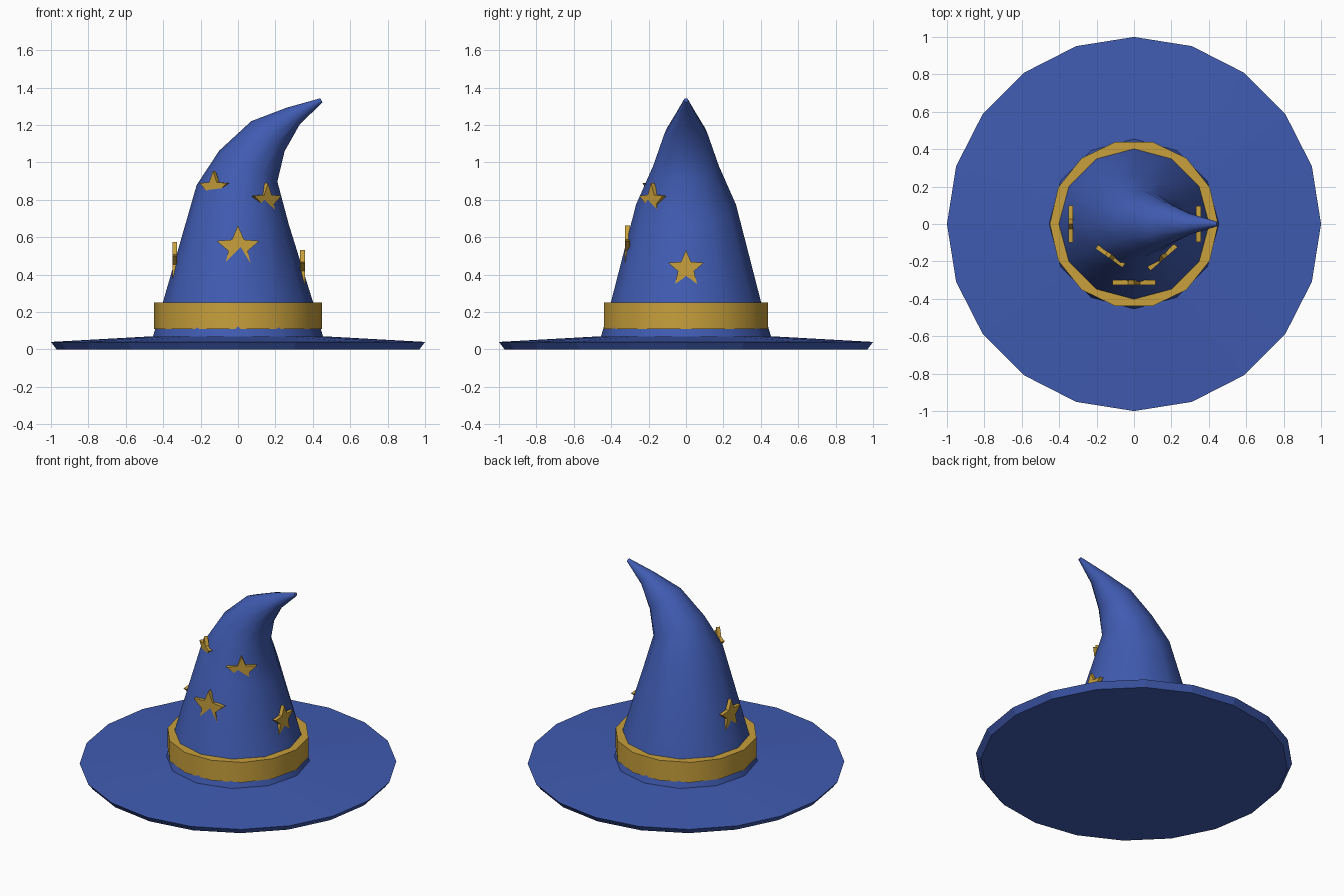
import bpy, math
from mathutils import Matrix, Vector

if "Cube" in bpy.data.objects:
    bpy.data.objects.remove(bpy.data.objects["Cube"])


def material(name, rgb):
    m = bpy.data.materials.new(name)
    m.diffuse_color = (*rgb, 1)
    m.use_nodes = True
    m.node_tree.nodes["Principled BSDF"].inputs["Base Color"].default_value = m.diffuse_color
    return m


BLUE = material("blue felt", (0.051, 0.105, 0.440))
GOLD = material("gold trim", (0.578, 0.352, 0.045))


def make_object(name, verts, faces, mat, smooth=None):
    mesh = bpy.data.meshes.new(name)
    mesh.from_pydata(verts, [], faces)
    mesh.materials.append(mat)
    ob = bpy.data.objects.new(name, mesh)
    bpy.context.collection.objects.link(ob)
    if smooth:
        bpy.ops.object.select_all(action='DESELECT')
        ob.select_set(True)
        bpy.context.view_layer.objects.active = ob
        bpy.ops.object.shade_smooth_by_angle(angle=math.radians(smooth))
    return ob


def loft(name, sides, rings, mat, smooth=None):
    """Join rings (x, z, radius, tilt toward +x in degrees) and cap both ends."""
    verts, faces = [], []
    for x, z, r, tilt in rings:
        t = math.radians(tilt)
        for i in range(sides):
            a = 2 * math.pi * i / sides
            u = r * math.cos(a)
            verts.append((x + u * math.cos(t), r * math.sin(a), z - u * math.sin(t)))
    for k in range(len(rings) - 1):
        for i in range(sides):
            j = (i + 1) % sides
            a, b = k * sides, (k + 1) * sides
            faces.append((a + i, a + j, b + j, b + i))
    faces.append(tuple(reversed(range(sides))))
    last = (len(rings) - 1) * sides
    faces.append(tuple(range(last, last + sides)))
    return make_object(name, verts, faces, mat, smooth)


def star(name, centre, radius, azimuth, depth=0.025):
    """Upright five-pointed plate facing the given compass angle."""
    a = math.radians(azimuth)
    out = Vector((math.cos(a), math.sin(a), 0))
    side = Vector((-math.sin(a), math.cos(a), 0))
    verts = []
    for d in (-depth / 2, depth / 2):
        for i in range(10):
            r = radius if i % 2 == 0 else radius * 0.45
            t = math.pi / 2 + i * math.pi / 5
            verts.append(Vector(centre) + out * d + side * (r * math.cos(t))
                         + Vector((0, 0, r * math.sin(t))))
    faces = [tuple(reversed(range(10))), tuple(range(10, 20))]
    faces += [(i, (i + 1) % 10, 10 + (i + 1) % 10, 10 + i) for i in range(10)]
    return make_object(name, verts, faces, GOLD)


# Wide brim with undercut edge and gently rising top
loft("brim", 20, [(0, 0, 0.97, 0), (0, 0.04, 1.0, 0), (0, 0.07, 0.46, 0)], BLUE)

# Bent cone
loft("crown", 12, [
    (0, 0.06, 0.457, 0),
    (0, 0.25, 0.402, 0),
    (0.025, 0.775, 0.267, 23),
    (0.055, 0.98, 0.176, 28),
    (0.16, 1.14, 0.12, 42),
    (0.295, 1.247, 0.057, 53),
    (0.446, 1.332, 0.012, 62),
], BLUE, 40)

# Hat band
loft("band", 14, [(0, 0.11, 0.45, 0), (0, 0.25, 0.45, 0)], GOLD, 35)

# Stars on the crown
star("star_front", (0, -0.313, 0.543), 0.12, 270)
star("star_left", (-0.338, 0, 0.468), 0.105, 180)
star("star_right", (0.345, 0, 0.432), 0.1, 0)
star("star_front_left", (-0.127, -0.172, 0.86), 0.093, 235)
star("star_front_right", (0.152, -0.178, 0.79), 0.1, 311)
